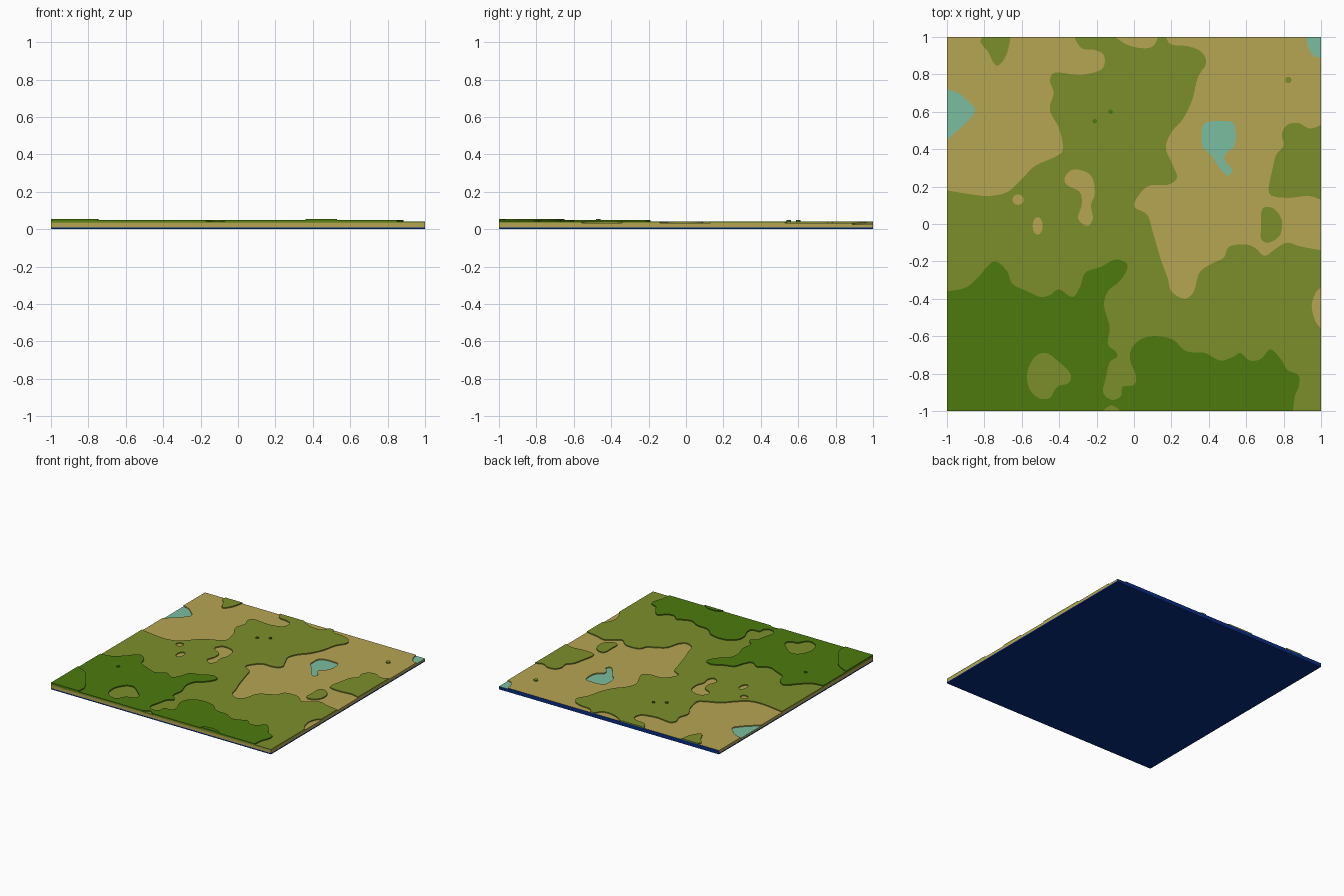
import bpy, math
from mathutils import Vector

if "Cube" in bpy.data.objects:
    bpy.data.objects.remove(bpy.data.objects["Cube"])


def material(name, r, g, b):
    m = bpy.data.materials.new(name)
    lin = [((c / 255 + 0.055) / 1.055) ** 2.4 if c > 10 else c / 255 / 12.92 for c in (r, g, b)]
    m.diffuse_color = (*lin, 1)
    m.use_nodes = True
    m.node_tree.nodes["Principled BSDF"].inputs["Base Color"].default_value = m.diffuse_color
    return m


NAVY = material("deep_blue", 9, 45, 130)
TEAL = material("shallow_teal", 123, 190, 160)
SAND = material("sand", 182, 165, 82)
OLIVE = material("olive_green", 124, 143, 43)
GREEN = material("forest_green", 76, 122, 13)


def smooth(pts, closed=False, steps=6):
    """Catmull-Rom curve through the points."""
    n = len(pts)
    if n < 3:
        return list(pts)
    get = (lambda i: Vector(pts[i % n])) if closed else (lambda i: Vector(pts[max(0, min(n - 1, i))]))
    out = []
    for i in range(n if closed else n - 1):
        a, b, c, d = (get(i + k) for k in (-1, 0, 1, 2))
        for s in range(steps):
            t = s / steps
            out.append(0.5 * (2 * b + (c - a) * t + (2 * a - 5 * b + 4 * c - d) * t * t
                              + (3 * b - a - 3 * c + d) * t ** 3))
    if not closed:
        out.append(Vector(pts[-1]))
    return [(max(-1, min(1, p[0])), max(-1, min(1, p[1]))) for p in out]


def shore(*runs):
    """Outline made of smooth runs joined by straight map edges."""
    return [p for run in runs for p in smooth(run)]


def blob(*pts):
    return smooth(pts, closed=True)


def oval(x, y, rx, ry):
    return [(x + rx * math.cos(i * math.pi / 8), y + ry * math.sin(i * math.pi / 8)) for i in range(16)]


def layer(name, outlines, z0, z1, mat, side=None):
    """Flat sheet with holes; the sides may take another colour, the back edge is blue."""
    cu = bpy.data.curves.new(name, 'CURVE')
    cu.dimensions = '2D'
    cu.fill_mode = 'BOTH'
    cu.extrude = (z1 - z0) / 2
    for pts in outlines:
        sp = cu.splines.new('POLY')
        sp.points.add(len(pts) - 1)
        for p, q in zip(sp.points, pts):
            p.co = (q[0], q[1], 0, 1)
        sp.use_cyclic_u = True
        sp.use_smooth = False
    tmp = bpy.data.objects.new(name + "_outline", cu)
    bpy.context.collection.objects.link(tmp)
    dg = bpy.context.evaluated_depsgraph_get()
    me = bpy.data.meshes.new_from_object(tmp.evaluated_get(dg))
    bpy.data.objects.remove(tmp)
    me.materials.clear()
    for m in (mat, side or mat, NAVY):
        me.materials.append(m)
    for f in me.polygons:
        f.use_smooth = False
        f.material_index = 0
        if abs(f.normal.z) < 0.5:
            f.material_index = 2 if f.center.y > 0.999 and z0 < 0.03 else 1
    ob = bpy.data.objects.new(name, me)
    ob.location.z = (z0 + z1) / 2
    bpy.context.collection.objects.link(ob)


SQUARE = [(-1, -1), (1, -1), (1, 1), (-1, 1)]

# Base slab and shallow water sheet
layer("base_slab", [SQUARE], 0, 0.010, NAVY)
layer("water_layer", [SQUARE], 0.010, 0.024, TEAL, SAND)

# Sand sheet with ponds cut out
sand = shore(
    [(-1, .45), (-.93, .51), (-.89, .55), (-.85, .61), (-.89, .66), (-.94, .70), (-1, .72)],
    [(-1, 1)],
    [(.92, 1), (.93, .95), (.96, .90), (1, .89)],
    [(1, -1)], [(-1, -1)])
pond = blob((.36, .47), (.37, .53), (.42, .55), (.48, .55), (.53, .54), (.545, .47), (.53, .41),
            (.485, .37), (.49, .33), (.525, .29), (.50, .26), (.46, .30), (.41, .37), (.37, .41))
layer("sand_layer", [sand, pond], 0.024, 0.032, SAND)

# Olive lowland with clearings and islands
olive = shore(
    [(-1, .18), (-.88, .16), (-.78, .15), (-.68, .17), (-.6, .24), (-.53, .31), (-.42, .36),
     (-.38, .40), (-.40, .51), (-.45, .61), (-.43, .70), (-.45, .77), (-.42, .81), (-.33, .80),
     (-.26, .80), (-.17, .83), (-.16, .90), (-.21, .93), (-.28, .94), (-.32, 1)],
    [(-.10, 1), (-.04, .96), (.04, .94), (.10, .95), (.13, 1)],
    [(.17, 1), (.20, .96), (.29, .95), (.36, .92), (.385, .86), (.34, .78), (.31, .66), (.26, .56),
     (.20, .49), (.17, .41), (.20, .33), (.23, .25), (.18, .21), (.07, .20), (.0, .10), (.07, .05),
     (.10, -.04), (.14, -.18), (.18, -.29), (.20, -.36), (.27, -.40), (.32, -.36), (.35, -.26),
     (.42, -.21), (.48, -.18), (.51, -.12), (.60, -.11), (.65, -.13), (.70, -.17), (.76, -.13),
     (.82, -.10), (.89, -.12), (1, -.14)],
    [(1, -.34), (.97, -.37), (.95, -.44), (.97, -.52), (1, -.56)],
    [(1, -1)], [(-1, -1)])
clearing = blob((-.37, .25), (-.33, .29), (-.26, .28), (-.22, .24), (-.21, .16), (-.23, .10),
                (-.22, .03), (-.25, -.01), (-.30, .03), (-.28, .10), (-.29, .17), (-.36, .21))
north_island = shore([(-.81, 1), (-.82, .97), (-.78, .92), (-.75, .86), (-.72, .85), (-.68, .91), (-.66, 1)])
east_island = shore([(1, .13), (.93, .15), (.83, .14), (.74, .15), (.72, .19), (.74, .29), (.76, .37),
                     (.80, .42), (.79, .48), (.82, .53), (.88, .54), (.94, .51), (1, .53)])
small_island = blob((.68, .06), (.70, .09), (.75, .08), (.79, .02), (.78, -.06), (.72, -.10),
                    (.68, -.08), (.68, -.02))
layer("olive_layer", [olive, clearing, oval(-.62, .13, .03, .028), oval(-.515, -.01, .027, .047),
                      north_island, east_island, small_island, oval(.825, .77, .017, .017)],
      0.032, 0.040, OLIVE)

# Dark green upland
upland = shore(
    [(-1, -.36), (-.90, -.34), (-.83, -.28), (-.75, -.20), (-.68, -.25), (-.65, -.32), (-.57, -.36),
     (-.50, -.39), (-.45, -.38), (-.40, -.35), (-.33, -.39), (-.29, -.34), (-.26, -.26), (-.18, -.23),
     (-.10, -.19), (-.04, -.21), (-.04, -.25), (-.08, -.31), (-.14, -.36), (-.16, -.44), (-.13, -.55),
     (-.14, -.64), (-.10, -.68), (-.09, -.71), (-.13, -.74), (-.15, -.82), (-.165, -.90), (-.12, -.94),
     (-.07, -.92), (-.06, -.87), (0, -.86), (.01, -.81), (-.02, -.73), (-.01, -.66), (.05, -.61),
     (.13, -.60), (.21, -.62), (.28, -.68), (.38, -.69), (.46, -.73), (.53, -.71), (.57, -.69),
     (.62, -.73), (.68, -.72), (.73, -.67), (.79, -.73), (.82, -.78), (.88, -.81), (.88, -.87),
     (.86, -.92), (.85, -1)],
    [(-.07, -1), (-.12, -.97), (-.17, -1)],
    [(-1, -1)])
hollow = blob((-.57, -.79), (-.53, -.71), (-.47, -.69), (-.41, -.73), (-.34, -.80), (-.35, -.85),
              (-.41, -.87), (-.45, -.93), (-.51, -.93), (-.56, -.88))
layer("upland_layer", [upland, hollow, oval(-.21, .55, .012, .012), oval(-.125, .60, .012, .012)],
      0.040, 0.048, GREEN)

# Highest corner and front rise
corner = shore([(-1, -.65), (-.90, -.70), (-.82, -.80), (-.75, -.92), (-.75, -1)], [(-1, -1)])
rise = shore([(.36, -1), (.40, -.97), (.48, -.97), (.53, -1)])
layer("summit_layer", [corner, rise, oval(-.76, -.47, .012, .012)], 0.048, 0.055, GREEN)
